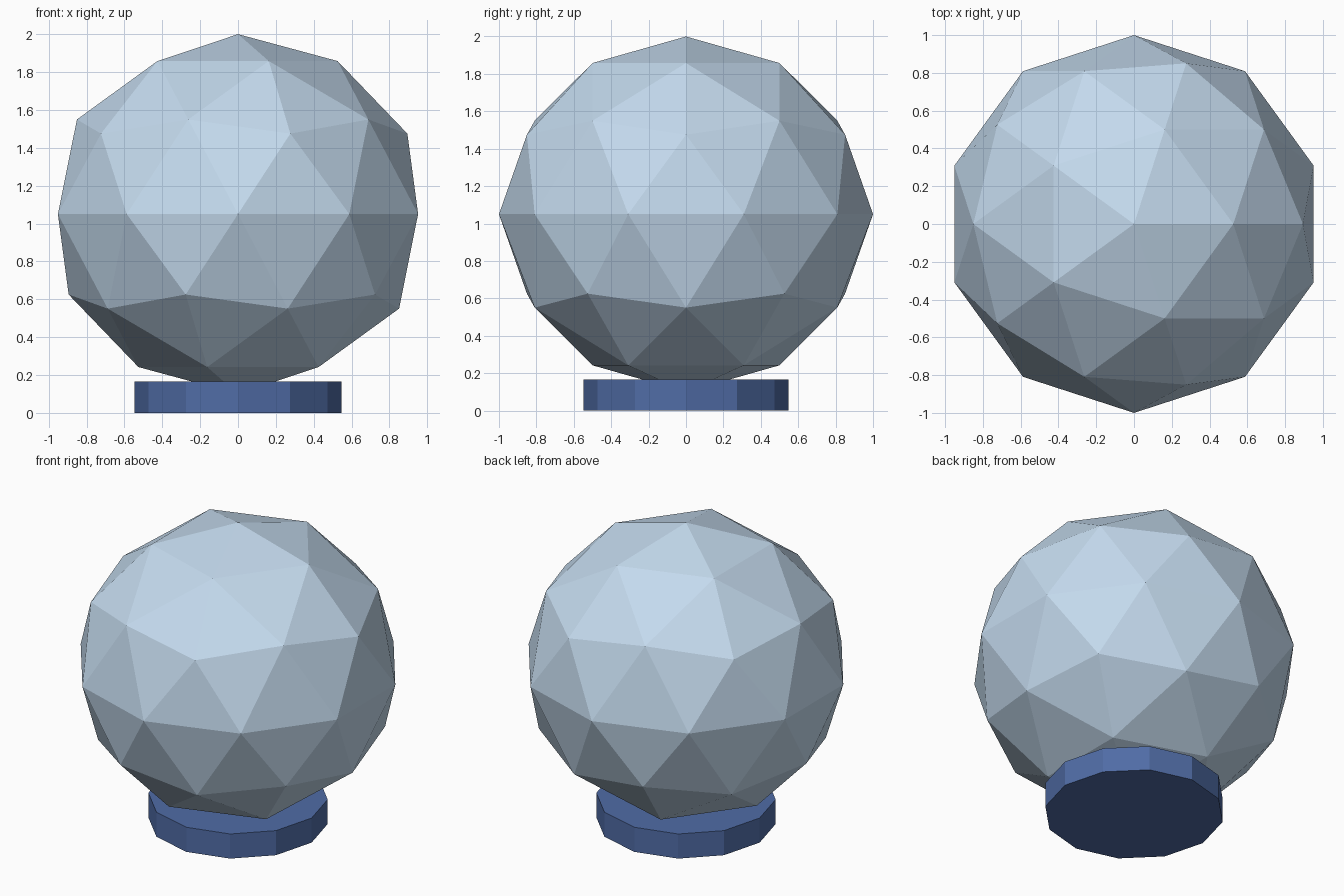
import bpy

if "Cube" in bpy.data.objects:
    bpy.data.objects.remove(bpy.data.objects["Cube"])


def paint(obj, name, color):
    mat = bpy.data.materials.new(name)
    mat.diffuse_color = (*color, 1.0)
    mat.use_nodes = True
    mat.node_tree.nodes["Principled BSDF"].inputs["Base Color"].default_value = mat.diffuse_color
    obj.data.materials.append(mat)


# Faceted ball, slightly flattened in height and sunk into the base
bpy.ops.mesh.primitive_ico_sphere_add(subdivisions=2, radius=1, location=(0, 0, 1.05))
ball = bpy.context.object
ball.name = "ball"
ball.scale.z = 0.95
paint(ball, "pale_blue", (0.55, 0.70, 0.85))

# Twelve-sided disc base
BASE_HEIGHT = 0.165
bpy.ops.mesh.primitive_cylinder_add(vertices=12, radius=0.547, depth=BASE_HEIGHT,
                                    location=(0, 0, BASE_HEIGHT / 2))
base = bpy.context.object
base.name = "base"
paint(base, "dark_blue", (0.08, 0.15, 0.38))
